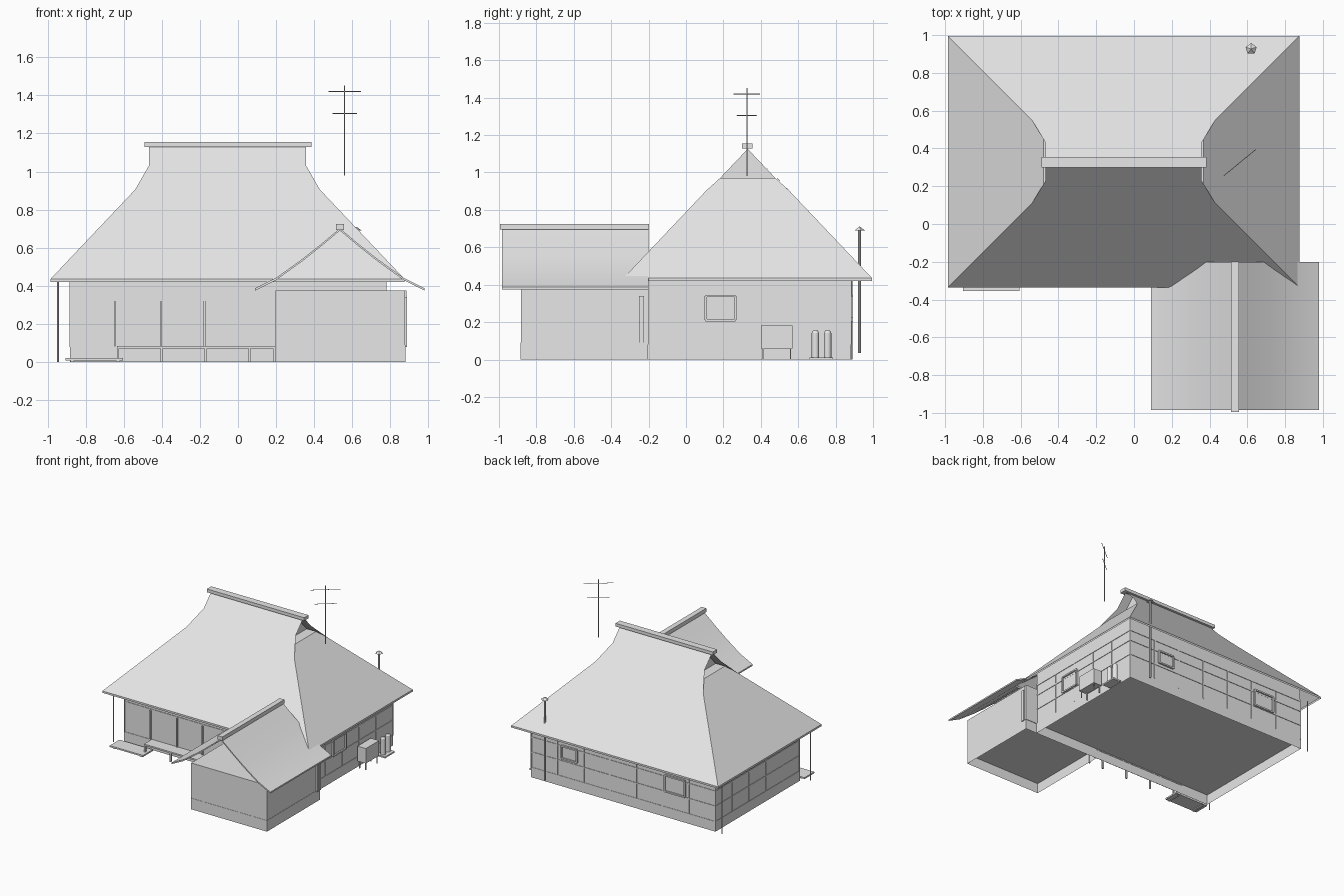
import bpy, bmesh, math
from mathutils import Vector

cube = bpy.data.objects.get("Cube")
if cube:
    bpy.data.objects.remove(cube)

mat = bpy.data.materials.new("plain light grey")
mat.use_nodes = True
GREY = (0.8, 0.8, 0.8, 1)
mat.diffuse_color = GREY
mat.node_tree.nodes["Principled BSDF"].inputs["Base Color"].default_value = GREY


def finish(name, bm, smooth=False):
    bmesh.ops.remove_doubles(bm, verts=bm.verts, dist=0.0001)
    bmesh.ops.recalc_face_normals(bm, faces=bm.faces)
    mesh = bpy.data.meshes.new(name)
    bm.to_mesh(mesh)
    bm.free()
    mesh.materials.append(mat)
    obj = bpy.data.objects.new(name, mesh)
    bpy.context.collection.objects.link(obj)
    if smooth:
        bpy.ops.object.select_all(action='DESELECT')
        obj.select_set(True)
        bpy.context.view_layer.objects.active = obj
        bpy.ops.object.shade_smooth_by_angle(angle=math.radians(40))
    return obj


def box(name, x, y, z, open_below=False):
    """Box from three (low, high) ranges."""
    bm = bmesh.new()
    bmesh.ops.create_cube(bm, size=1)
    for v in bm.verts:
        v.co = [r[0] if c < 0 else r[1] for c, r in zip(v.co, (x, y, z))]
    if open_below:
        bm.normal_update()
        base = [f for f in bm.faces if f.normal.z < -0.5]
        bmesh.ops.delete(bm, geom=base, context='FACES')
    return finish(name, bm)


def rod(name, a, b, r, top=None, sides=8):
    """Cylinder or cone running from a to b."""
    a, b = Vector(a), Vector(b)
    bm = bmesh.new()
    bmesh.ops.create_cone(bm, cap_ends=True, segments=sides, radius1=r,
                          radius2=r if top is None else top, depth=(b - a).length)
    turn = Vector((0, 0, 1)).rotation_difference(b - a)
    for v in bm.verts:
        v.co = turn @ v.co + (a + b) / 2
    return finish(name, bm, sides > 6)


def wall_bar(name, side, s, z, out=0.004):
    """Thin bar on a house wall: s is its range along the wall."""
    if side in WALL_X:
        p = WALL_X[side]
        return box(name, (p - out, p + out), s, z)
    p = WALL_Y[side]
    return box(name, s, (p - out, p + out), z)


def window(name, side, s, z, t=0.012):
    wall_bar(name + "_pane", side, s, z, 0.003)
    for i in (0, 1):
        wall_bar(name + "_jamb", side, (s[i] - t / 2, s[i] + t / 2), z, 0.014)
        wall_bar(name + "_sill", side, s, (z[i] - t / 2, z[i] + t / 2), 0.014)


WALL_X = {"left": 0.775, "right": -0.88}
WALL_Y = {"front": -0.2, "back": 0.88}
XS = (-0.88, 0.775)
YS = (-0.2, 0.88)

# House body rising into the roof, hollow plinth and timber framing
box("house_walls", XS, YS, (0.08, 0.525))
box("house_plinth", (-0.883, 0.778), (-0.203, 0.883), (0, 0.082), True)
for side, span in (("left", YS), ("right", YS), ("front", XS), ("back", XS)):
    wall_bar("upper_rail", side, span, (0.32, 0.33))
    wall_bar("top_beam", side, span, (0.405, 0.42))
    if side != "front":
        wall_bar("middle_rail", side, span, (0.2, 0.208))
        count = 5 if span is YS else 7
        for i in range(count + 1):
            p = span[0] + (span[1] - span[0]) * i / count
            wall_bar("wall_post", side, (p - 0.004, p + 0.004), (0.08, 0.42))
window("side_window", "left", (0.105, 0.265), (0.21, 0.34))
window("small_back_window", "back", (0.36, 0.5), (0.23, 0.33))
window("large_back_window", "back", (-0.61, -0.43), (0.21, 0.34))

# Veranda with sliding door posts, legs and a low step
box("veranda_floor", (-0.635, 0.2), (-0.3, -0.2), (0.072, 0.084))
for x in (-0.63, -0.4, -0.17, 0.06, 0.19):
    box("veranda_leg", (x - 0.006, x + 0.006), (-0.298, -0.286), (0, 0.072))
for x in (-0.645, -0.405, -0.175):
    wall_bar("door_post", "front", (x - 0.005, x + 0.005), (0.08, 0.32), 0.01)
box("step_board", (-0.905, -0.605), (-0.355, -0.23), (0.008, 0.02))
for x in (-0.88, -0.64):
    box("step_foot", (x, x + 0.02), (-0.35, -0.24), (0, 0.01))

# Main hipped roof, open underneath, with small recessed gables
bm = bmesh.new()
CX, CY = -0.055, 0.33
EAVE, KINK, VERGE = (0.93, 0.665, 0.435), (0.485, 0.22, 0.905), (0.413, 0.1, 1.03)
RIDGE, SHOULDER = (0.413, 0, 1.135), (0.423, 0.148, 0.97)
INNER, PEAK = (0.34, 0.148, 0.97), (0.34, 0, 1.126)
UNDER = (0.93, 0.665, 0.42)


def roof_face(*corners):
    bm.faces.new([bm.verts.new((CX + sx * p[0], CY + sy * p[1], p[2]))
                  for p, sx, sy in corners])


for s in (-1, 1):
    edge = (EAVE, KINK, VERGE, RIDGE)
    roof_face(*[(p, -1, s) for p in edge], *[(p, 1, s) for p in reversed(edge)])
    end = (EAVE, KINK, SHOULDER)
    roof_face(*[(p, s, -1) for p in end], *[(p, s, 1) for p in reversed(end)])
    roof_face((SHOULDER, s, -1), (INNER, s, -1), (INNER, s, 1), (SHOULDER, s, 1))
    roof_face((INNER, s, -1), (PEAK, s, 1), (INNER, s, 1))
    roof_face((EAVE, -1, s), (EAVE, 1, s), (UNDER, 1, s), (UNDER, -1, s))
    roof_face((EAVE, s, -1), (EAVE, s, 1), (UNDER, s, 1), (UNDER, s, -1))
finish("main_roof", bm)
box("main_ridge_cap", (-0.49, 0.385), (0.3, 0.356), (1.128, 1.154))

# Annex walls and hollow plinth
box("annex_walls", (0.197, 0.878), (-0.883, -0.2), (0.08, 0.375))
box("annex_plinth", (0.195, 0.88), (-0.885, -0.204), (0, 0.09), True)

# Annex roof: a thin sagging sheet on each side of the ridge
half = [(0.445, 0.375), (0.335, 0.43), (0.2, 0.527), (0.1, 0.606), (0, 0.69)]
line = [(-u, z) for u, z in half] + half[-2::-1]
bm = bmesh.new()
rows = [[bm.verts.new((0.535 + u, y, z + dz)) for u, z in line]
        for y, dz in ((-0.985, 0), (-0.2, 0), (-0.2, 0.012), (-0.985, 0.012))]
for a, b in zip(rows, rows[1:] + rows[:1]):
    for i in range(len(line) - 1):
        bm.faces.new((a[i], a[i + 1], b[i + 1], b[i]))
for i in (0, -1):
    bm.faces.new([r[i] for r in rows])
finish("annex_roof", bm, True)
box("annex_ridge_cap", (0.514, 0.556), (-0.995, -0.198), (0.694, 0.725))

# Narrow shutter panels beside the annex corner
box("shutter_panel", (0.875, 0.888), (-0.25, -0.225), (0.08, 0.34))
box("shutter_post", (0.775, 0.885), (-0.215, -0.2), (0.08, 0.375))

# Drain pipes under the eaves
for y in (-0.25, 0.885):
    rod("drain_pipe", (-0.945, y, 0), (-0.945, y, 0.43), 0.004)

# Flue with a pointed cap
rod("flue_pipe", (0.62, 0.927, 0.035), (0.62, 0.927, 0.695), 0.008)
rod("flue_cap", (0.62, 0.927, 0.69), (0.62, 0.927, 0.71), 0.031, 0.002, 5)

# Aerial
rod("aerial_mast", (0.56, 0.325, 0.98), (0.56, 0.325, 1.452), 0.0025)
for z, r in ((1.42, 1), (1.305, 0.75)):
    d = Vector((0.085, 0.07, 0)) * r
    mid = Vector((0.56, 0.325, z))
    rod("aerial_bar", mid - d, mid + d, 0.002)

# Fuel tank on legs
box("fuel_tank", (0.795, 0.87), (0.4, 0.57), (0.06, 0.182))
for x in (0.802, 0.855):
    for y in (0.41, 0.555):
        box("tank_leg", (x, x + 0.007), (y, y + 0.007), (0, 0.06))

# Gas cylinders on a slab
box("cylinder_slab", (0.785, 0.86), (0.66, 0.785), (0, 0.012))
for y in (0.692, 0.757):
    rod("gas_cylinder", (0.82, y, 0.012), (0.82, y, 0.142), 0.02, sides=12)
    rod("cylinder_top", (0.82, y, 0.142), (0.82, y, 0.155), 0.02, 0.012, 12)
